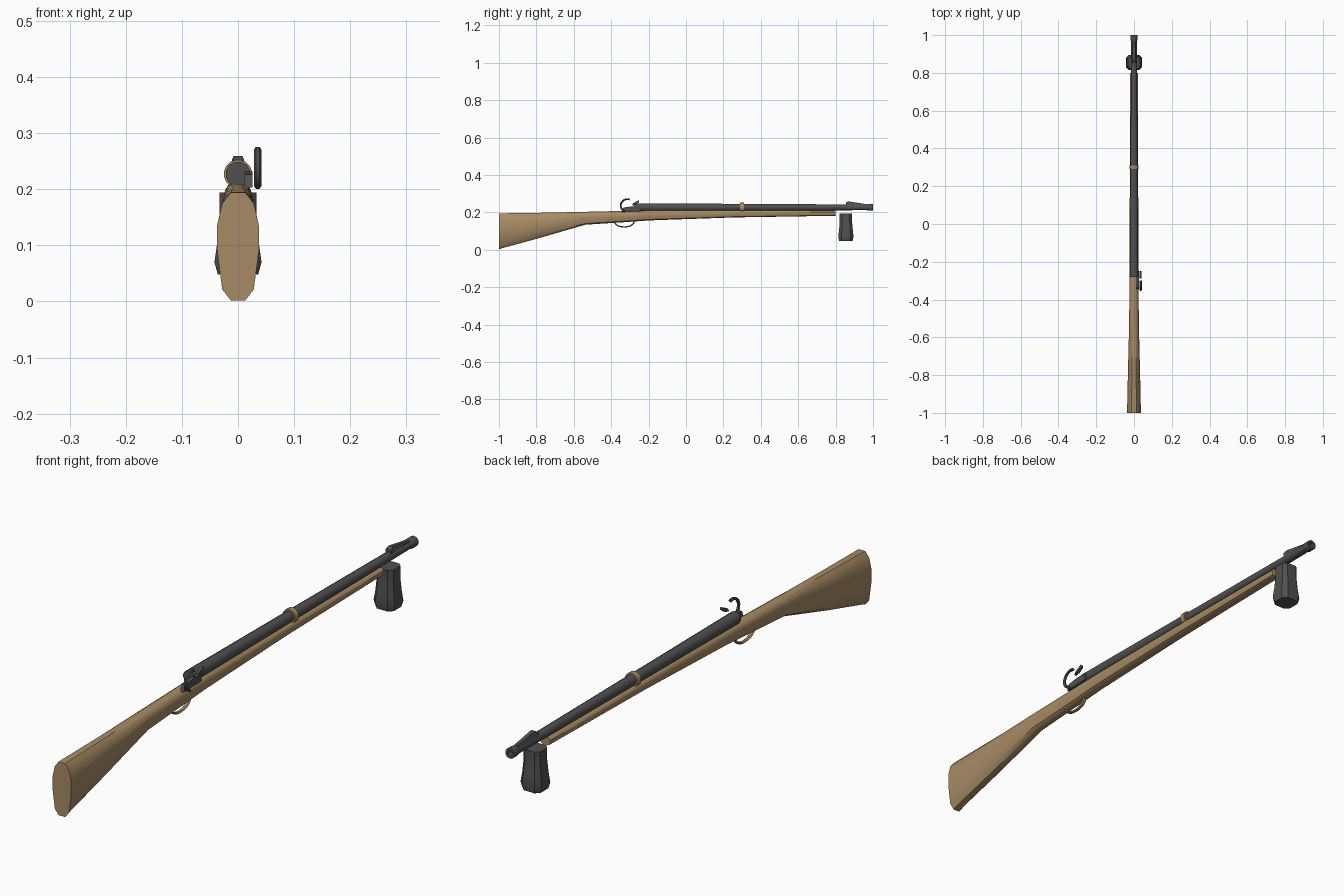
import bpy, bmesh, math
from mathutils import Vector

if "Cube" in bpy.data.objects:
    bpy.data.objects.remove(bpy.data.objects["Cube"])


def material(name, rgb):
    m = bpy.data.materials.new(name)
    m.diffuse_color = (*rgb, 1)
    m.use_nodes = True
    m.node_tree.nodes["Principled BSDF"].inputs["Base Color"].default_value = m.diffuse_color
    return m


WOOD = material("walnut", (0.39, 0.26, 0.13))
STEEL = material("dark_steel", (0.08, 0.08, 0.08))


def finish(name, bm, mat, smooth=True):
    bmesh.ops.recalc_face_normals(bm, faces=bm.faces)
    me = bpy.data.meshes.new(name)
    bm.to_mesh(me)
    bm.free()
    me.materials.append(mat)
    ob = bpy.data.objects.new(name, me)
    bpy.context.collection.objects.link(ob)
    if smooth:
        bpy.ops.object.select_all(action='DESELECT')
        ob.select_set(True)
        bpy.context.view_layer.objects.active = ob
        bpy.ops.object.shade_smooth_by_angle(angle=math.radians(35))
    return ob


def loft(name, rings, mat, cap=True, loop=False, smooth=True):
    """Skin a list of equal-sized rings of points."""
    bm = bmesh.new()
    vs = [[bm.verts.new(p) for p in r] for r in rings]
    n = len(vs[0])
    pairs = list(zip(vs, vs[1:])) + ([(vs[-1], vs[0])] if loop else [])
    for a, b in pairs:
        for i in range(n):
            j = (i + 1) % n
            bm.faces.new((a[i], a[j], b[j], b[i]))
    if cap and not loop:
        bm.faces.new(vs[0])
        bm.faces.new(vs[-1])
    return finish(name, bm, mat, smooth)


def stock_ring(y, w, z0, z1):
    half = [(0.35, 0), (0.76, 0.1), (1, 0.45), (1, 0.70), (0.76, 0.9), (0.35, 1)]
    pts = half + [(-x, z) for x, z in reversed(half)]
    return [(x * w, y, z0 + z * (z1 - z0)) for x, z in pts]


def circle_ring(y, r, z, n=12):
    return [(r * math.cos((i + .5) * math.tau / n), y,
             z + r * math.sin((i + .5) * math.tau / n)) for i in range(n)]


def extrude_x(name, yz, x0, x1, mat):
    return loft(name, [[(x, y, z) for y, z in yz] for x in (x0, x1)], mat, smooth=False)


def strip(name, path, x, wx, thick, mat):
    """Curved bar of six-sided section along a yz path."""
    rings = []
    for i, (y, z) in enumerate(path):
        a, b = path[max(i - 1, 0)], path[min(i + 1, len(path) - 1)]
        t = Vector((b[0] - a[0], b[1] - a[1])).normalized()
        n = (-t.y, t.x)
        rings.append([(x + wx * math.cos(k * math.tau / 6),
                       y + n[0] * thick * math.sin(k * math.tau / 6),
                       z + n[1] * thick * math.sin(k * math.tau / 6)) for k in range(6)])
    return loft(name, rings, mat)


# Wooden stock: butt, wrist and long fore-end
loft("stock", [stock_ring(*s) for s in [
    (-1.0, .037, .002, .194), (-.985, .0365, .008, .195), (-.78, .032, .064, .198),
    (-.54, .026, .134, .203), (-.34, .024, .147, .208), (-.20, .024, .157, .211),
    (.25, .022, .173, .212), (.80, .020, .182, .211)]], WOOD)

# Barrel with muzzle ring and bore
loft("barrel", [circle_ring(*s) for s in [
    (-.28, .0225, .227), (.0, .021, .227), (.82, .0165, .227), (.965, .0155, .227),
    (.975, .0185, .227), (1.0, .0185, .227), (1.0, .010, .227), (.95, .010, .227)]], STEEL)

# Barrel band
loft("barrel_band", [circle_ring(y, r, .227, 16) for y, r in
     [(.29, .0195), (.29, .0255), (.31, .0255), (.31, .0195)]], WOOD, loop=True)

# Ramped front sight
loft("front_sight", [[(-.013, y, .232), (.013, y, .232), (w, y, z), (-w, y, z)]
     for y, w, z in [(.855, .011, .252), (.868, .008, .259), (.965, .006, .244)]],
     STEEL, smooth=False)

# Lock plate on the right side
extrude_x("lock_plate", [(-.345, .203), (-.335, .226), (-.29, .232), (-.245, .232),
                         (-.245, .206)], .012, .026, STEEL)

# Cocking hammer: a C-shaped hook
hook = [(-.313 + .036 * math.cos(math.radians(a)), .237 + .034 * math.sin(math.radians(a)))
        for a in range(250, 69, -15)]
strip("hammer", hook, .035, .0065, .0055, STEEL)

# Flash-pan striker in front of the hammer
extrude_x("striker", [(-.288, .238), (-.282, .250), (-.252, .265), (-.250, .255),
                      (-.268, .243)], .030, .040, STEEL)

# Trigger guard and trigger
guard = [(-.33 + .052 * math.cos(math.radians(a)), .151 - .029 * math.sin(math.radians(a)))
         for a in range(0, 181, 15)]
strip("trigger_guard", guard, 0, .008, .004, WOOD)

# Chamfered block hanging below the muzzle
def block_ring(z, w, d):
    c = [(.6, -1), (1, -.6), (1, .6), (.6, 1), (-.6, 1), (-1, .6), (-1, -.6), (-.6, -1)]
    return [(x * w, .855 + y * d, z) for x, y in c]


loft("muzzle_block", [block_ring(*s) for s in [
    (.048, .036, .036), (.070, .042, .041), (.105, .037, .037),
    (.150, .033, .033), (.194, .033, .033)]], STEEL)
